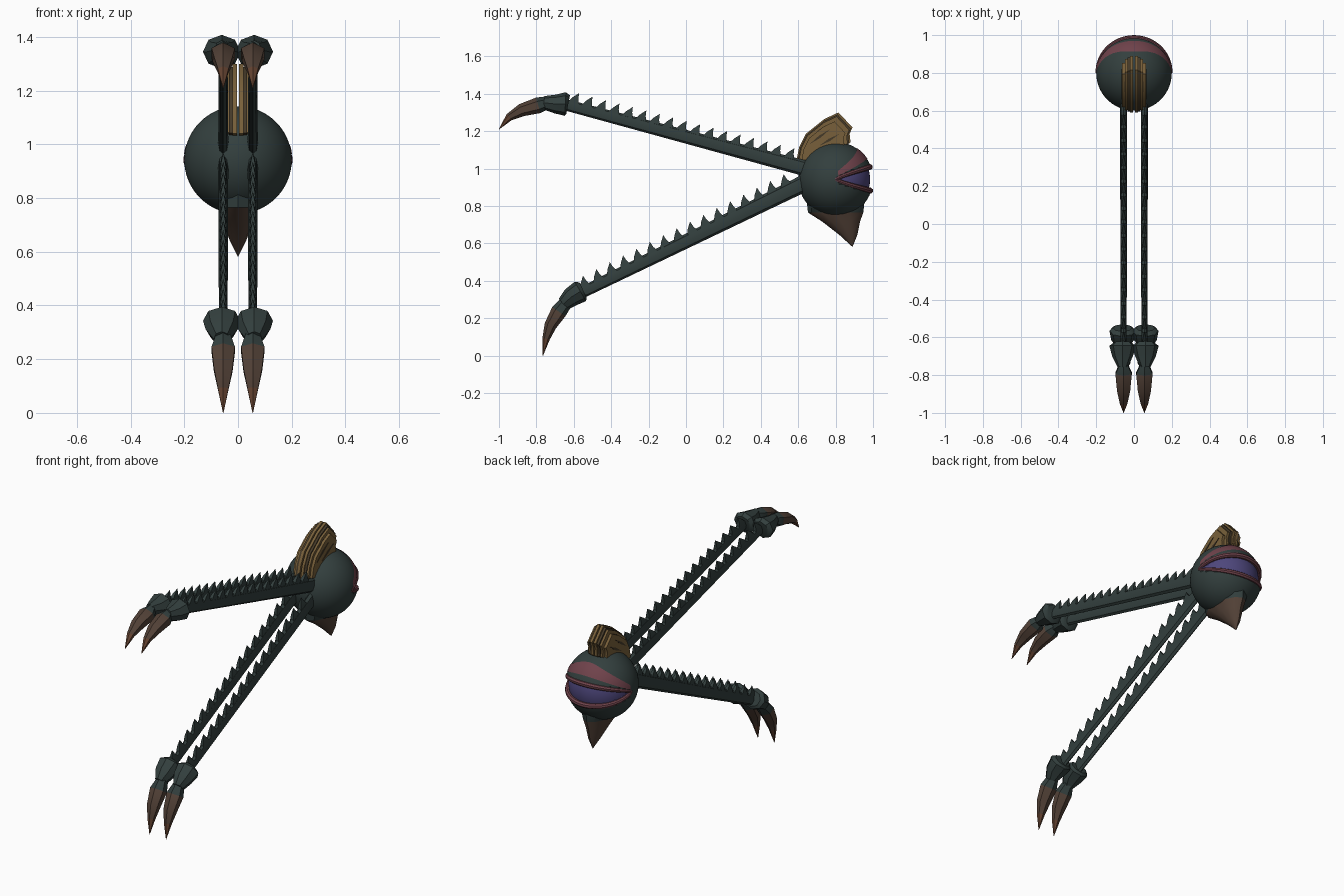
import bpy, bmesh, math
from mathutils import Vector

cube = bpy.data.objects.get("Cube")
if cube:
    bpy.data.objects.remove(cube, do_unlink=True)


def material(name, colour):
    m = bpy.data.materials.new(name)
    m.diffuse_color = (*colour, 1)
    m.use_nodes = True
    bsdf = m.node_tree.nodes["Principled BSDF"]
    bsdf.inputs["Base Color"].default_value = (*colour, 1)
    bsdf.inputs["Roughness"].default_value = 0.8
    return m


SLATE = material("dark slate", (0.033, 0.05, 0.048))
BROWN = material("horn brown", (0.085, 0.053, 0.038))
RUST = material("rust tip", (0.125, 0.055, 0.03))
PINK = material("eyelid pink", (0.16, 0.055, 0.07))
PURPLE = material("eye purple", (0.075, 0.062, 0.2))
GOLD = material("crest gold", (0.19, 0.118, 0.043))
UMBER = material("crest umber", (0.06, 0.042, 0.022))
made = []


def finish(bm, name, mats):
    bmesh.ops.recalc_face_normals(bm, faces=bm.faces)
    mesh = bpy.data.meshes.new(name)
    bm.to_mesh(mesh)
    bm.free()
    for m in mats:
        mesh.materials.append(m)
    obj = bpy.data.objects.new(name, mesh)
    bpy.context.collection.objects.link(obj)
    made.append(obj)
    return obj


def loft(bm, x, stations, sides=8, bands=None, level=False):
    """Skin rings (y, z, half width, half height) along a path in the side plane."""
    pts = [Vector((x, s[0], s[1])) for s in stations]
    rings = []
    for i, (p, s) in enumerate(zip(pts, stations)):
        t = (pts[min(i + 1, len(pts) - 1)] - pts[max(i - 1, 0)]).normalized()
        up = Vector((0, 1, 0)) if level else Vector((0, -t.z, t.y))
        ring = []
        for k in range(sides):
            a = math.tau * k / sides
            ring.append(bm.verts.new(p + Vector((s[2] * math.sin(a), 0, 0)) + up * s[3] * math.cos(a)))
        rings.append(ring)
    for i in range(len(rings) - 1):
        for k in range(sides):
            j = (k + 1) % sides
            f = bm.faces.new((rings[i][k], rings[i][j], rings[i + 1][j], rings[i + 1][k]))
            f.material_index = bands[i] if bands else 0
    bm.faces.new(rings[0])
    bm.faces.new(rings[-1]).material_index = bands[-1] if bands else 0


# Body and eye share one ball; the eye opening is sunk between the lids
CENTRE, R = Vector((0, 0.8, 0.942)), 0.2


def on_ball(lon, lat, r):
    a, b = math.radians(lon), math.radians(lat)
    return CENTRE + r * Vector((math.sin(a) * math.cos(b), math.cos(a) * math.cos(b), math.sin(b)))


def lid_lat(lon, height):
    return height * max(0, math.cos(math.radians(lon))) ** 0.8


def in_eye(d):
    lon = math.degrees(math.atan2(d.x, d.y))
    lat = math.degrees(math.asin(max(-1, min(1, d.z / d.length))))
    return abs(lon) < 84 and -lid_lat(lon, 18) < lat < lid_lat(lon, 20)


bm = bmesh.new()
bmesh.ops.create_uvsphere(bm, u_segments=72, v_segments=48, radius=R)
for f in bm.faces:
    f.material_index = int(in_eye(f.calc_center_median()))
for v in bm.verts:
    if in_eye(v.co):
        v.co *= 0.92
    v.co += CENTRE
finish(bm, "body_and_eye", [SLATE, PURPLE])

# Eyelid rims, tapering to the corners
for name, height in (("upper_eyelid_rim", 20), ("lower_eyelid_rim", -18)):
    cu = bpy.data.curves.new(name, "CURVE")
    cu.dimensions = "3D"
    cu.bevel_depth, cu.bevel_resolution = 0.016, 2
    cu.use_fill_caps = True
    sp = cu.splines.new("POLY")
    lons = range(-90, 91, 6)
    sp.points.add(len(lons) - 1)
    for p, lon in zip(sp.points, lons):
        p.co = (*on_ball(lon, lid_lat(lon, height), 0.194), 1)
        p.radius = 0.6 + 0.4 * math.cos(math.radians(lon))
    cu.materials.append(PINK)
    ob = bpy.data.objects.new(name, cu)
    bpy.context.collection.objects.link(ob)
    dg = bpy.context.evaluated_depsgraph_get()
    mesh = bpy.data.meshes.new_from_object(ob.evaluated_get(dg))
    bpy.data.objects.remove(ob, do_unlink=True)
    ob = bpy.data.objects.new(name, mesh)
    bpy.context.collection.objects.link(ob)
    made.append(ob)

# Pink brow laid over the ball, leaving a dark crease above the rim
bm = bmesh.new()
cols = []
for lon in range(-86, 87, 4):
    c = math.cos(math.radians(lon))
    low, high = 3 + 30 * c, 10 + 46 * c
    cols.append([bm.verts.new(on_ball(lon, low + (high - low) * k / 6, 0.2025)) for k in range(7)])
for a, b in zip(cols, cols[1:]):
    for k in range(6):
        bm.faces.new((a[k], a[k + 1], b[k + 1], b[k]))
finish(bm, "pink_brow", [PINK])

# Beak under the body
bm = bmesh.new()
loft(bm, 0, [(0.80, 0.83, 0.10, 0.155), (0.80, 0.765, 0.075, 0.148), (0.83, 0.715, 0.056, 0.10),
             (0.868, 0.645, 0.032, 0.048), (0.89, 0.582, 0.001, 0.001)],
     sides=12, bands=[0, 1, 1, 1], level=True)
finish(bm, "beak", [SLATE, BROWN])


# Arms with a saw edge, cuffs and claws
def arm(bm, x, start, end, teeth):
    loft(bm, x, [start, end], sides=8)
    a, b = Vector((x, *start[:2])), Vector((x, *end[:2]))
    along = (b - a).normalized()
    up = Vector((0, along.z, -along.y))
    for i in range(teeth):
        t = 0.09 + 0.87 * i / (teeth - 1)
        h = start[3] + (end[3] - start[3]) * t
        p = a.lerp(b, t) + up * (h - 0.012)
        base = [bm.verts.new(p + along * s * 0.031 + Vector((w * 0.012, 0, 0)))
                for s, w in ((-1, -1), (1, -1), (1, 1), (-1, 1))]
        mid = [bm.verts.new(p + up * 0.03 + along * s + Vector((w * 0.008, 0, 0)))
               for s, w in ((-0.02, -1), (0.012, -1), (0.012, 1), (-0.02, 1))]
        tip = bm.verts.new(p + up * 0.06 - along * 0.016)
        for k in range(4):
            j = (k + 1) % 4
            bm.faces.new((base[k], base[j], mid[j], mid[k]))
            bm.faces.new((mid[k], mid[j], tip))
        bm.faces.new(base)


UPPER = dict(
    arm=((0.66, 0.995, 0.019, 0.042), (-0.66, 1.345, 0.016, 0.03)), teeth=17,
    cuff=[(-0.63, 1.342, 0.05, 0.05), (-0.645, 1.345, 0.07, 0.063), (-0.70, 1.345, 0.055, 0.05),
          (-0.76, 1.352, 0.026, 0.036)],
    claw=[(-0.745, 1.352, 0.026, 0.034), (-0.79, 1.338, 0.05, 0.043), (-0.88, 1.312, 0.04, 0.034),
          (-0.945, 1.275, 0.023, 0.021), (-1.0, 1.21, 0.001, 0.001)])
LOWER = dict(
    arm=((0.66, 0.935, 0.019, 0.046), (-0.58, 0.325, 0.016, 0.03)), teeth=16,
    cuff=[(-0.55, 0.35, 0.05, 0.045), (-0.565, 0.343, 0.07, 0.06), (-0.615, 0.312, 0.06, 0.052),
          (-0.655, 0.275, 0.03, 0.038)],
    claw=[(-0.64, 0.285, 0.03, 0.035), (-0.68, 0.235, 0.05, 0.043), (-0.725, 0.16, 0.04, 0.033),
          (-0.748, 0.09, 0.023, 0.02), (-0.765, 0.0, 0.001, 0.001)])

for level, spec in (("upper", UPPER), ("lower", LOWER)):
    for side, x in (("left", 0.055), ("right", -0.055)):
        bm = bmesh.new()
        arm(bm, x, *spec["arm"], spec["teeth"])
        finish(bm, f"{level}_{side}_arm", [SLATE])
        bm = bmesh.new()
        loft(bm, x * 1.1, spec["cuff"], sides=8)
        finish(bm, f"{level}_{side}_cuff", [SLATE])
        bm = bmesh.new()
        loft(bm, x, spec["claw"], sides=6, bands=[0, 1, 1, 2])
        finish(bm, f"{level}_{side}_claw", [SLATE, BROWN, RUST])


# Crest of layered plates with a slit down the middle
def plate(name, x, half, outline, mat):
    bm = bmesh.new()
    face = bm.faces.new([bm.verts.new((x - half, y, z)) for y, z in outline])
    out = bmesh.ops.extrude_face_region(bm, geom=[face])["geom"]
    for v in out:
        if isinstance(v, bmesh.types.BMVert):
            v.co.x += 2 * half
    return finish(bm, name, [mat])


FAN = [(0.59, 1.04), (0.605, 1.115), (0.64, 1.185), (0.74, 1.265), (0.815, 1.30),
       (0.89, 1.22), (0.875, 1.185), (0.88, 1.14), (0.80, 1.08), (0.68, 1.02)]
ROOT = Vector((0.72, 1.08))
STREAKS = [((0.66, 1.13), (0.77, 1.21)), ((0.71, 1.12), (0.82, 1.185)), ((0.70, 1.20), (0.79, 1.245))]
for side, s in (("left", 1), ("right", -1)):
    for n, (x, size, mat) in enumerate(((0.012, 1.0, GOLD), (0.026, 0.95, UMBER),
                                        (0.039, 0.9, GOLD), (0.056, 0.78, GOLD))):
        outline = [ROOT + (Vector(p) - ROOT) * size for p in FAN]
        plate(f"crest_{side}_plate_{n + 1}", s * x, 0.008, outline, mat)
    # Dark feather streaks on the outer plate
    for n, (a, b) in enumerate(STREAKS):
        a, b = Vector(a), Vector(b)
        across = Vector((a.y - b.y, b.x - a.x)).normalized() * 0.007
        plate(f"crest_{side}_streak_{n + 1}", s * (0.048 if n == 2 else 0.065), 0.002,
              [a, (a + b) / 2 - across, b, (a + b) / 2 + across], UMBER)

# Smooth the round parts while keeping hard edges
bpy.ops.object.select_all(action="DESELECT")
for ob in made:
    ob.select_set(True)
bpy.context.view_layer.objects.active = made[0]
bpy.ops.object.shade_smooth_by_angle(angle=math.radians(35))
